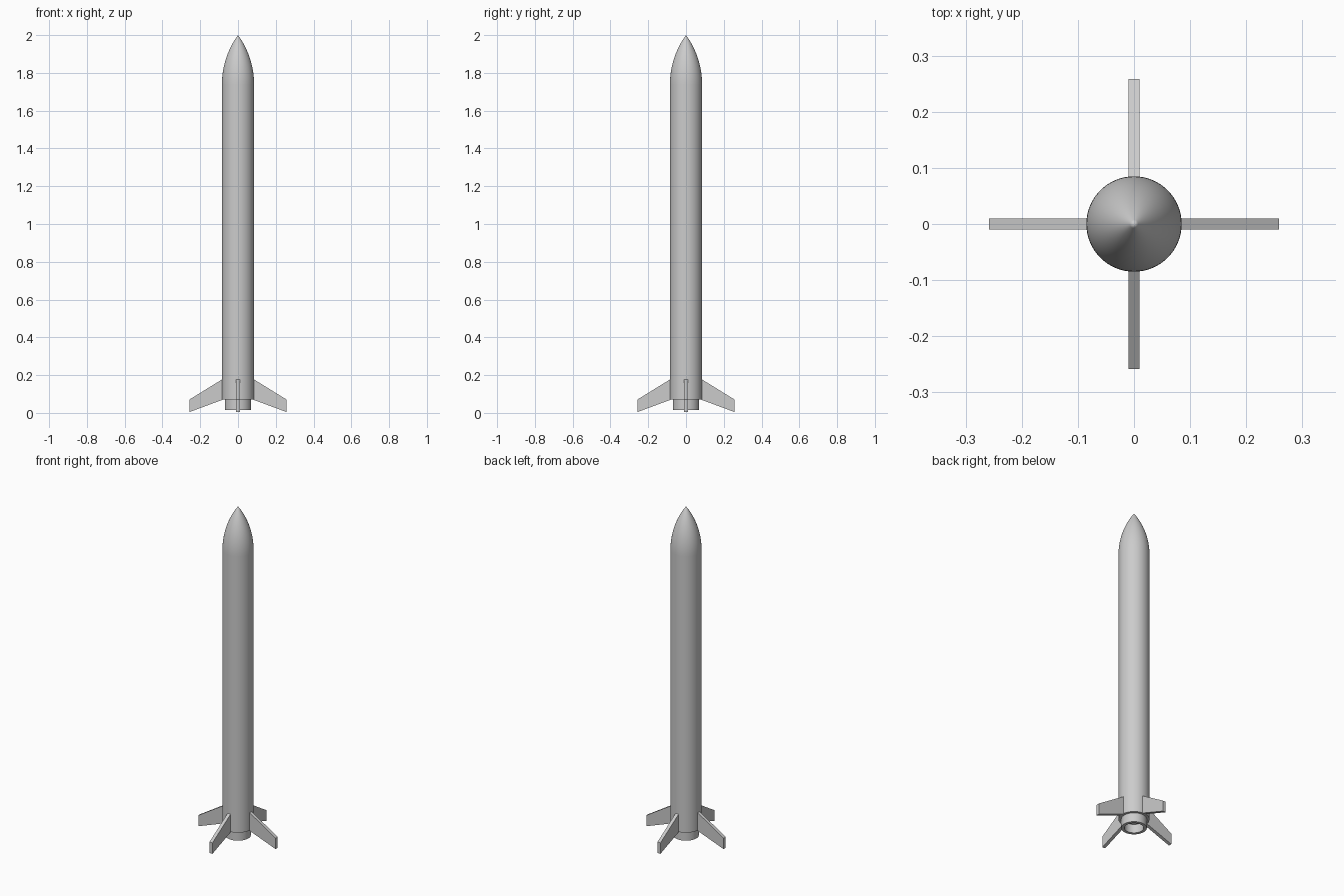
import bpy, bmesh, math

if "Cube" in bpy.data.objects:
    bpy.data.objects.remove(bpy.data.objects["Cube"])

grey = bpy.data.materials.new("light grey")
grey.diffuse_color = (0.6, 0.6, 0.6, 1)
grey.use_nodes = True
grey.node_tree.nodes["Principled BSDF"].inputs["Base Color"].default_value = grey.diffuse_color


def finish(bm, name, smooth=False):
    bmesh.ops.remove_doubles(bm, verts=bm.verts, dist=1e-5)
    bmesh.ops.recalc_face_normals(bm, faces=bm.faces)
    mesh = bpy.data.meshes.new(name)
    bm.to_mesh(mesh)
    bm.free()
    mesh.materials.append(grey)
    obj = bpy.data.objects.new(name, mesh)
    bpy.context.collection.objects.link(obj)
    if smooth:
        bpy.ops.object.select_all(action='DESELECT')
        obj.select_set(True)
        bpy.context.view_layer.objects.active = obj
        bpy.ops.object.shade_smooth_by_angle(angle=math.radians(30))
    return obj


def lathe(name, profile, steps=64):
    """Spin an (r, z) profile around the z axis."""
    bm = bmesh.new()
    verts = [bm.verts.new((r, 0, z)) for r, z in profile]
    edges = [bm.edges.new(pair) for pair in zip(verts, verts[1:])]
    bmesh.ops.spin(bm, geom=verts + edges, cent=(0, 0, 0), axis=(0, 0, 1),
                   angle=math.tau, steps=steps, use_merge=True)
    return finish(bm, name, smooth=True)


R, SHOULDER, TIP = 0.085, 1.74, 2.0

# Body tube and pointed ogive nose
lathe("body_tube", [(0, 0.07), (R, 0.07), (R, SHOULDER)])
length = TIP - SHOULDER
rho = (R * R + length * length) / (2 * R)
nose = []
for i in range(25):
    h = length * i / 24
    nose.append((max(0, math.sqrt(rho * rho - h * h) + R - rho), SHOULDER + h))
nose[-1] = (0, TIP)
lathe("nose_cone", nose)

# Hollow motor nozzle
lathe("nozzle", [(0.07, 0.072), (0.07, 0.015), (0.053, 0.015),
                 (0.053, 0.068), (0, 0.068)])

# Four swept fins
FIN = [(0.08, 0.18), (0.258, 0.07), (0.258, 0.004), (0.08, 0.07)]
for k, side in enumerate(("right", "back", "left", "front")):
    bm = bmesh.new()
    face = bm.faces.new([bm.verts.new((x, -0.01, z)) for x, z in FIN])
    ext = bmesh.ops.extrude_face_region(bm, geom=[face])
    bmesh.ops.translate(bm, vec=(0, 0.02, 0),
                        verts=[v for v in ext["geom"] if isinstance(v, bmesh.types.BMVert)])
    fin = finish(bm, "fin_" + side)
    fin.rotation_euler.z = k * math.pi / 2
